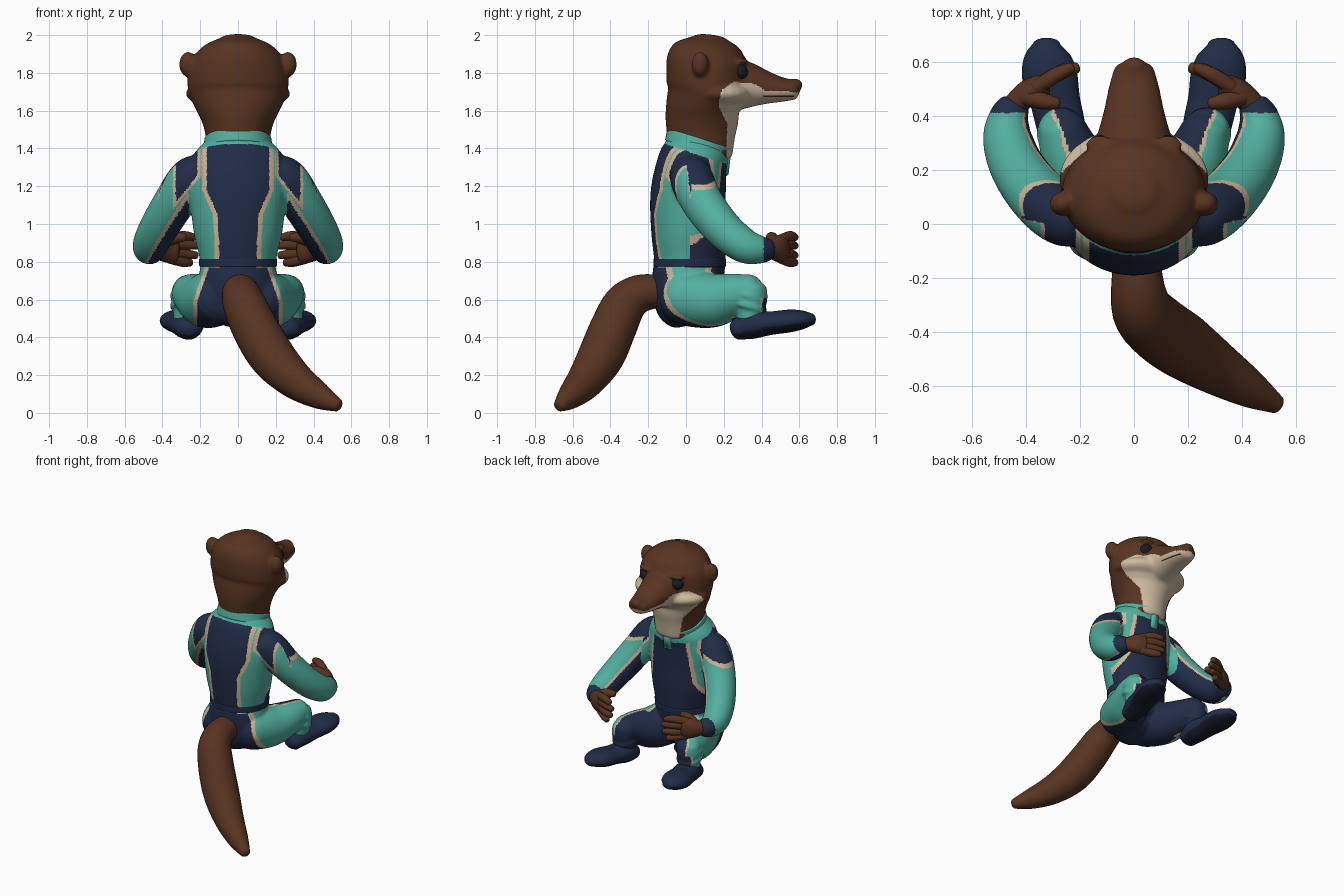
import bpy, bmesh, math
from mathutils import Vector, Matrix

if "Cube" in bpy.data.objects:
    bpy.data.objects.remove(bpy.data.objects["Cube"])

COLOURS = {
    "brown fur": (0.097, 0.034, 0.015), "cream fur": (0.62, 0.50, 0.36),
    "navy fabric": (0.015, 0.025, 0.062), "teal fabric": (0.085, 0.43, 0.35),
    "beige trim": (0.62, 0.47, 0.32), "dark sole": (0.008, 0.010, 0.024),
    "mouth brown": (0.05, 0.02, 0.012), "eye black": (0.01, 0.012, 0.02),
}
MATS = {}
for label, rgb in COLOURS.items():
    m = bpy.data.materials.new(label)
    m.use_nodes = True
    m.diffuse_color = (*rgb, 1)
    m.node_tree.nodes["Principled BSDF"].inputs["Base Color"].default_value = (*rgb, 1)
    MATS[label] = m
BROWN, CREAM, NAVY, TEAL, TRIM, SOLE, MOUTH, EYE = COLOURS


def interp(x, pts):
    """Piecewise linear lookup through ascending (x, value) pairs."""
    if x <= pts[0][0]:
        return pts[0][1]
    for (a, va), (b, vb) in zip(pts, pts[1:]):
        if x <= b:
            return va + (vb - va) * (x - a) / (b - a)
    return pts[-1][1]


def band(v, lo, hi, below, above):
    """Two colours parted by a trim band."""
    return below if v < lo else TRIM if v < hi else above


def spline(path, steps):
    out = []
    for i in range(len(path) - 1):
        p = [path[max(0, min(len(path) - 1, i + k))] for k in (-1, 0, 1, 2)]
        for j in range(steps):
            t = j / steps
            out.append([0.5 * (2 * b + (c - a) * t + (2 * a - 5 * b + 4 * c - d) * t * t
                               + (3 * b - a - 3 * c + d) * t ** 3) for a, b, c, d in zip(*p)])
    return out + [list(path[-1])]


def tube(bm, path, n=32, steps=6, cap=0.6):
    """Round-ended loft through rings (x, y, z, radius across, radius other way)."""
    path = [tuple(p) if len(p) == 5 else (*p, p[3]) for p in path]
    pts = spline(path, steps)
    pos = [Vector(p[:3]) for p in pts]
    tans = [(pos[min(i + 1, len(pos) - 1)] - pos[max(i - 1, 0)]).normalized() for i in range(len(pos))]
    rows = [(c, t, p[3], p[4]) for c, t, p in zip(pos, tans, pts)]

    def dome(row, sign):
        c, t, ra, rb = row
        return [(c + t * sign * cap * min(ra, rb) * math.sin(a), t, ra * math.cos(a), rb * math.cos(a))
                for a in (0.4, 0.8, 1.2, 1.5)]
    rows = dome(rows[0], -1)[::-1] + rows + dome(rows[-1], 1)
    loops = []
    for c, t, ra, rb in rows:
        u = (Vector((1, 0, 0)) - t * t.x).normalized()
        v = t.cross(u)
        loops.append([bm.verts.new(c + u * ra * math.cos(q) + v * rb * math.sin(q))
                      for q in (2 * math.pi * k / n for k in range(n))])
    for a, b in zip(loops, loops[1:]):
        for k in range(n):
            bm.faces.new((a[k], a[(k + 1) % n], b[(k + 1) % n], b[k]))
    bm.faces.new(loops[0])
    bm.faces.new(loops[-1])


def ball(bm, centre, size):
    mat = Matrix.Translation(centre) @ Matrix.Diagonal((*size, 1))
    bmesh.ops.create_uvsphere(bm, u_segments=28, v_segments=18, radius=1, matrix=mat)


def fused(bm, voxel, rounds):
    """Melt overlapping solids into one soft skin."""
    me = bpy.data.meshes.new("rough")
    bmesh.ops.recalc_face_normals(bm, faces=bm.faces)
    bm.to_mesh(me)
    ob = bpy.data.objects.new("rough", me)
    bpy.context.collection.objects.link(ob)
    mod = ob.modifiers.new("fuse", "REMESH")
    mod.mode, mod.voxel_size = "VOXEL", voxel
    mod = ob.modifiers.new("soften", "SMOOTH")
    mod.factor, mod.iterations = 0.5, rounds
    bm.clear()
    bm.from_object(ob, bpy.context.evaluated_depsgraph_get())
    bpy.data.objects.remove(ob)
    bpy.data.meshes.remove(me)


def finish(name, bm, rule):
    """Turn the bmesh into an object; rule is a colour or a function of centre and normal."""
    bmesh.ops.recalc_face_normals(bm, faces=bm.faces)
    me = bpy.data.meshes.new(name)
    bm.to_mesh(me)
    bm.free()
    bpy.context.collection.objects.link(bpy.data.objects.new(name, me))
    slots = {}
    for f in me.polygons:
        label = rule if isinstance(rule, str) else rule(f.center, f.normal)
        if label not in slots:
            slots[label] = len(slots)
            me.materials.append(MATS[label])
        f.material_index = slots[label]
        f.use_smooth = True


def tube_part(name, path, rule, **kw):
    bm = bmesh.new()
    tube(bm, path, **kw)
    finish(name, bm, rule)


# Head: neck and skull, muzzle, jowls, ears, brows and nose fused into one skin
def head_rule(p, n):
    front = p.y > interp(p.z, [(1.45, .215), (1.53, .22), (1.63, .17), (1.71, .19), (1.76, .26)])
    low = p.z < interp(p.y, [(.26, 1.755), (.37, 1.74), (.42, 1.705), (.6, 1.70)])
    if .41 < p.y < .57 and 1.672 < p.z < 1.679:
        return MOUTH
    return CREAM if front and low else BROWN


bm = bmesh.new()
tube(bm, [(0, .08, 1.36, .165, .165), (0, .08, 1.47, .172, .181), (0, .084, 1.55, .195, .193),
          (0, .09, 1.63, .235, .195), (0, .11, 1.71, .265, .21), (0, .11, 1.80, .263, .215),
          (0, .115, 1.88, .238, .212), (0, .125, 1.945, .175, .168), (0, .13, 1.985, .09, .09)],
     n=48, cap=.2)
tube(bm, [(0, .20, 1.74, .19, .14), (0, .32, 1.735, .14, .125), (0, .42, 1.722, .111, .09),
          (0, .50, 1.712, .095, .067), (0, .575, 1.71, .074, .053)], n=48, cap=.5)
ball(bm, (0, .165, 1.69), (.278, .195, .085))
for s in (1, -1):
    ball(bm, (s * .264, .075, 1.845), (.048, .046, .068))
    ball(bm, (s * .125, .29, 1.86), (.055, .04, .018))
ball(bm, (0, .578, 1.735), (.048, .04, .036))
fused(bm, .0085, 16)
for z in (1.672, 1.679):
    bmesh.ops.bisect_plane(bm, geom=bm.verts[:] + bm.edges[:] + bm.faces[:],
                           plane_co=(0, 0, z), plane_no=(0, 0, 1))
finish("head", bm, head_rule)


# Suit colours: legs, sleeves, then the torso panels
def leg_rule(p, out, n):
    if p.y > .24 and p.z < .61:
        return band(out - n.y * .7, .15, .35, NAVY, TEAL)
    if p.y > .2:
        return band(out - max(0, n.y) * .4 - max(0, n.z) * .1, -.1, .05, NAVY, TEAL)
    w = min(.215, .16 + (.75 - p.z) * .35)
    return band(abs(p.x), w, w + .022, NAVY, TEAL)


def sleeve_rule(p, out, n):
    a = abs(p.x)
    if p.y > .41:
        return NAVY
    # Shoulder patch, tapering down the back of the arm
    edge = 1.27 - (a - .2) * interp(p.y, [(0, 1.2), (.03, .3)])
    limit = interp(p.y, [(0, .33), (.03, .45)])
    if p.z > edge - .022 and a < limit + .014:
        return NAVY if p.z > edge and a < limit else TRIM
    return band(out * .8 + n.z * .5, -.42, -.25, NAVY, TEAL)


def suit_rule(p, n):
    a = abs(p.x)
    out = n.x if p.x > 0 else -n.x
    if p.z < .772:
        return leg_rule(p, out, n)
    if p.y > .25 or a > interp(p.z, [(.9, .265), (1.15, .258), (1.35, .235)]):
        return sleeve_rule(p, out, n)
    if p.z > 1.42 - (p.y + .1) * .33:
        return TEAL
    if a > .195 and p.z > 1.25 - (a - .2) * 1.2:
        return NAVY if a > .215 and p.z > 1.275 - (a - .2) * 1.2 else TRIM
    if p.y < 0.02:
        w = interp(p.z, [(.85, .10), (1.04, .105), (1.18, .165), (1.42, .165)])
    else:
        w = interp(p.z, [(.84, .225), (.92, .215), (1.02, .165), (1.2, .145), (1.38, .12)])
    return band(a, w, w + .024, NAVY, TEAL)


def at(s, *pts):
    return [(s * p[0], *p[1:]) for p in pts]


# Suit: torso, sleeves and trousers fused into one skin
bm = bmesh.new()
tube(bm, [(0, .03, .50, .12, .12), (0, .01, .56, .18, .165), (0, .005, .63, .205, .18),
          (0, .01, .72, .207, .188), (0, .02, .80, .200, .188), (0, .015, .95, .233, .198),
          (0, .01, 1.1, .252, .20), (0, .015, 1.2, .262, .197), (0, .03, 1.3, .258, .187),
          (0, .05, 1.37, .232, .178), (0, .06, 1.42, .188, .165)], n=64, steps=8, cap=.25)
for s in (-1, 1):
    tube(bm, at(s, (.17, .03, 1.28, .09), (.25, .03, 1.24, .114), (.34, .09, 1.11, .11),
                (.425, .20, .97, .102), (.466, .31, .885, .092), (.462, .39, .865, .076),
                (.44, .44, .865, .058)), cap=.4)
    tube(bm, at(s, (.11, -.03, .615, .142), (.135, .05, .603, .15), (.18, .15, .597, .143),
                (.235, .26, .625, .115), (.262, .345, .645, .09)), cap=.75)
    tube(bm, at(s, (.266, .345, .655, .084), (.268, .345, .60, .086), (.268, .34, .55, .076),
                (.268, .345, .48, .072)), cap=.5)
    # Trouser folds bunched below the knee
    for z in (.62, .565):
        tube(bm, at(s, (.267, .33, z - .01, .092, .098), (.267, .336, z + .01, .092, .098)), cap=.15)
fused(bm, .0085, 8)
finish("suit", bm, suit_rule)
tube_part("belt", [(0, .02, .775, .205, .192), (0, .02, .815, .206, .192)], NAVY, n=48, cap=.06)
tube_part("collar", [(0, .055, 1.39, .186, .175), (0, .075, 1.45, .177, .183)], TEAL, n=48, cap=.1)
bm = bmesh.new()
bmesh.ops.create_cube(bm, size=1, matrix=Matrix.Translation((0, .22, 1.325))
                      @ Matrix.Rotation(-.12, 4, "X") @ Matrix.Diagonal((.06, .025, .14, 1)))
bmesh.ops.bevel(bm, geom=bm.edges[:], offset=.006, segments=2, affect="EDGES")
finish("collar_flap", bm, TEAL)

# Tail sweeping back and to one side
tube_part("tail", [(.01, -.12, .645, .085), (.015, -.24, .632, .1), (.035, -.325, .572, .114),
                   (.09, -.385, .45, .122), (.18, -.45, .30, .122), (.30, -.53, .175, .10),
                   (.43, -.61, .09, .07), (.525, -.665, .042, .036)], BROWN)


def shoe_rule(p, n):
    return SOLE if n.z < -.5 else NAVY


# Eyes, hands and shoes for each side
for s, side in ((-1, "left"), (1, "right")):
    bm = bmesh.new()
    ball(bm, (s * .128, .283, 1.805), (.045, .045, .042))
    finish(side + "_eye", bm, EYE)

    bm = bmesh.new()
    tube(bm, at(s, (.445, .435, .865, .044, .045), (.39, .485, .868, .048, .07), (.34, .51, .868, .044, .078)))
    for z, reach in ((.935, .02), (.89, 0), (.84, .01), (.80, .04)):
        zz = .868 + (z - .868) * .75
        tube(bm, at(s, (.36, .505, zz, .028), (.29, .55, z, .028), (.212 + reach, .577, z - .005, .02)), n=14)
    tube(bm, at(s, (.40, .47, .90, .034), (.34, .455, .925, .032), (.285, .445, .93, .022)), n=14)
    finish(side + "_hand", bm, BROWN)

    tube_part(side + "_shoe", at(s, (.262, .275, .443, .068, .058), (.268, .35, .466, .088, .074),
                                 (.29, .45, .475, .092, .062), (.312, .55, .487, .102, .06),
                                 (.322, .62, .493, .085, .049), (.323, .665, .495, .05, .032)),
              shoe_rule, n=40, cap=.7)
